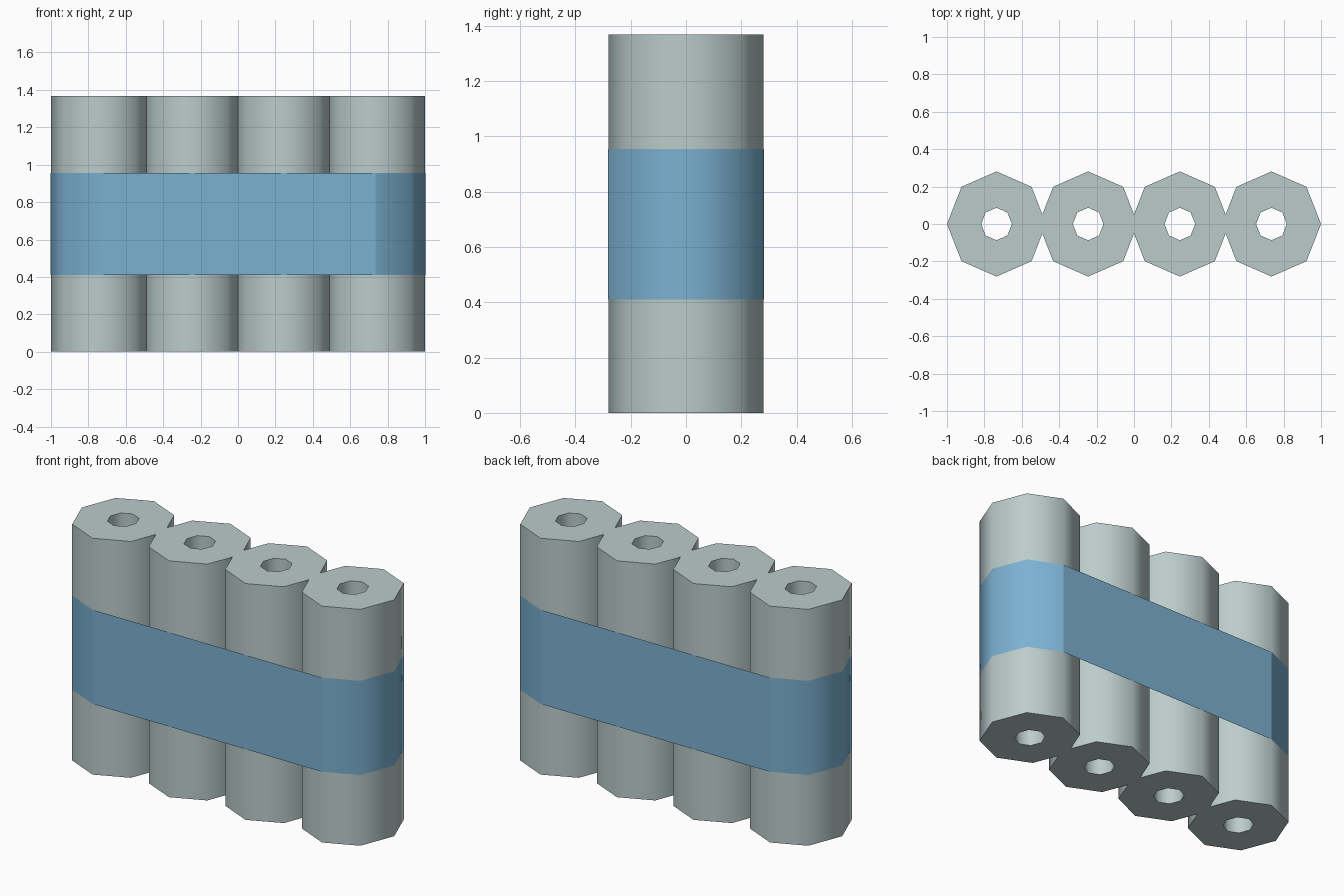
import bpy, bmesh, math

if "Cube" in bpy.data.objects:
    bpy.data.objects.remove(bpy.data.objects["Cube"])

HEIGHT = 1.368
RX, RY = 0.265, 0.281          # outer radii of a tube
HX, HY = 0.082, 0.087          # bore radii
CENTRES = (-0.735, -0.245, 0.245, 0.735)


def material(name, rgb):
    m = bpy.data.materials.new(name)
    m.diffuse_color = (*rgb, 1)
    m.use_nodes = True
    m.node_tree.nodes["Principled BSDF"].inputs["Base Color"].default_value = m.diffuse_color
    return m


def octagon(bm, cx, rx, ry, z):
    return [bm.verts.new((cx + rx * math.cos(i * math.pi / 4),
                          ry * math.sin(i * math.pi / 4), z)) for i in range(8)]


def bridge(bm, a, b):
    n = len(a)
    return [bm.faces.new((a[i], a[(i + 1) % n], b[(i + 1) % n], b[i])) for i in range(n)]


def finish(bm, name, mat):
    # smooth sides, sharp rims
    bm.normal_update()
    for e in bm.edges:
        if len(e.link_faces) == 2:
            e.smooth = e.calc_face_angle() < math.radians(52)
    me = bpy.data.meshes.new(name)
    bm.to_mesh(me)
    bm.free()
    me.materials.append(mat)
    ob = bpy.data.objects.new(name, me)
    bpy.context.collection.objects.link(ob)


grey = material("pale_grey_green", (0.50, 0.60, 0.60))
blue = material("sky_blue", (0.20, 0.44, 0.64))

# four bored octagonal tubes
for n, cx in enumerate(CENTRES):
    bm = bmesh.new()
    ob_, ot = (octagon(bm, cx, RX, RY, z) for z in (0, HEIGHT))
    ib, it = (octagon(bm, cx, HX, HY, z) for z in (0, HEIGHT))
    sides = bridge(bm, ob_, ot) + bridge(bm, it, ib)
    bridge(bm, ot, it)
    bridge(bm, ib, ob_)
    for f in sides:
        f.smooth = True
    finish(bm, f"tube_{n + 1}", grey)

# open sleeve wrapped tightly around all the tubes
bm = bmesh.new()
gap = 0.0015
rings = []
for z in (0.41, 0.955):
    ring = []
    for side, start in ((1, -2), (-1, 2)):
        for k in range(5):
            a = (start + k) * math.pi / 4
            ring.append(bm.verts.new((side * 0.735 + (RX + gap) * math.cos(a),
                                      (RY + gap) * math.sin(a), z)))
    rings.append(ring)
for f in bridge(bm, *rings):
    f.smooth = max(e.calc_length() for e in f.edges) < 1   # keep long panels flat
finish(bm, "wrap_band", blue)
